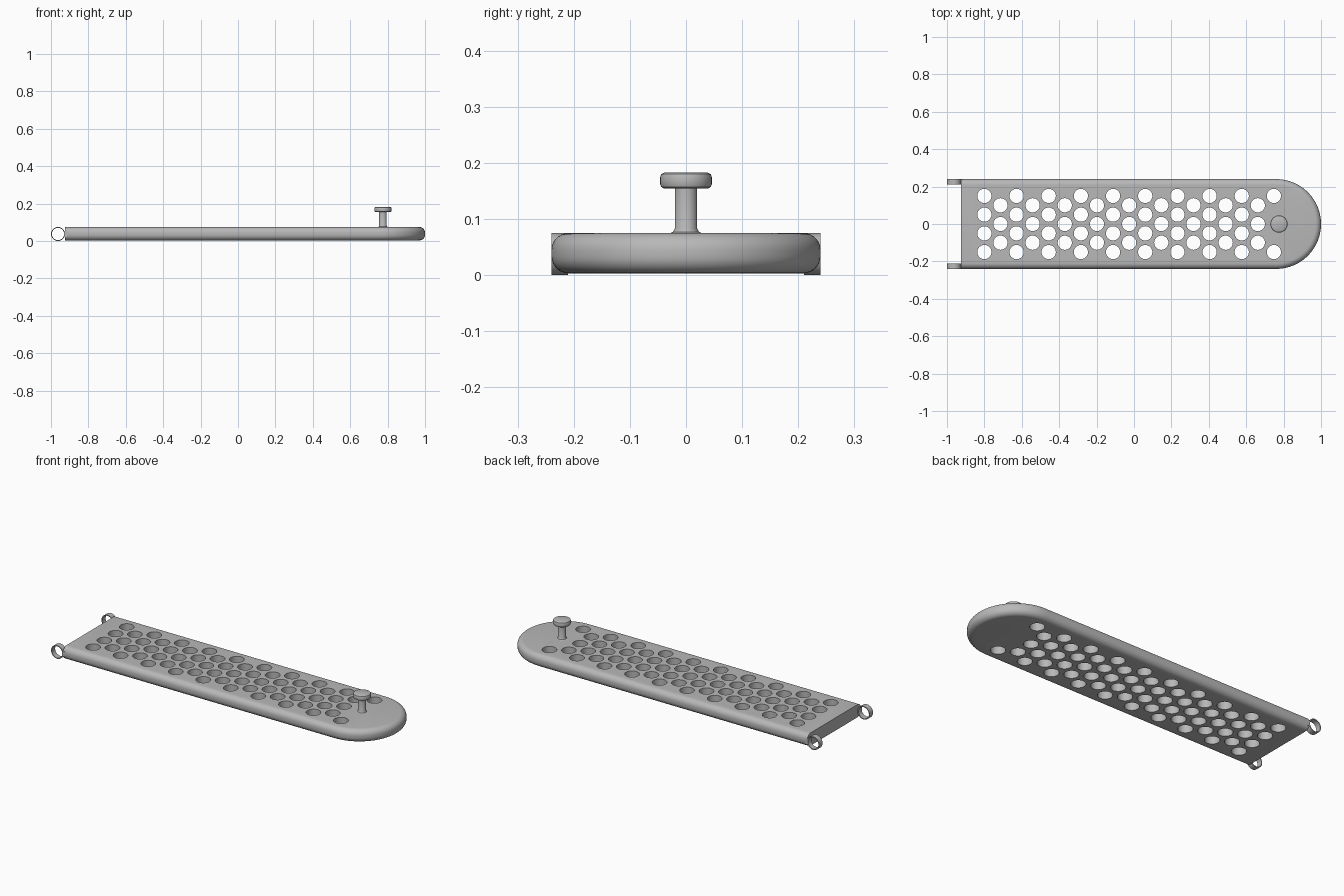
import bpy, bmesh, math
from mathutils import Matrix, Vector

cube = bpy.data.objects.get("Cube")
if cube:
    bpy.data.objects.remove(cube, do_unlink=True)

grey = bpy.data.materials.new("grey")
grey.use_nodes = True
COLOUR = (0.48, 0.48, 0.48, 1)
grey.diffuse_color = COLOUR
grey.node_tree.nodes["Principled BSDF"].inputs["Base Color"].default_value = COLOUR


def add_object(name, bm):
    bmesh.ops.recalc_face_normals(bm, faces=bm.faces)
    mesh = bpy.data.meshes.new(name)
    bm.to_mesh(mesh)
    bm.free()
    mesh.materials.append(grey)
    obj = bpy.data.objects.new(name, mesh)
    bpy.context.collection.objects.link(obj)
    return obj


def smooth(obj):
    bpy.ops.object.select_all(action="DESELECT")
    obj.select_set(True)
    bpy.context.view_layer.objects.active = obj
    bpy.ops.object.shade_smooth_by_angle(angle=math.radians(35))


def lathe(name, profile, matrix, closed=False, steps=48):
    """Spin an (r, z) profile around z, then place it."""
    bm = bmesh.new()
    verts = [bm.verts.new((r, 0, z)) for r, z in profile]
    edges = [bm.edges.new(pair) for pair in zip(verts, verts[1:])]
    if closed:
        edges.append(bm.edges.new((verts[-1], verts[0])))
    bmesh.ops.spin(bm, geom=verts + edges, cent=(0, 0, 0), axis=(0, 0, 1),
                   angle=math.tau, steps=steps, use_duplicate=False)
    bmesh.ops.remove_doubles(bm, verts=bm.verts, dist=1e-5)
    bm.transform(matrix)
    obj = add_object(name, bm)
    smooth(obj)
    return obj


# Strap plate: straight sides, square hinge end, half-round tip
BACK, TIP, HALF = -0.925, 0.76, 0.24
BOTTOM, TOP = 0.003, 0.075
bm = bmesh.new()
outline = [(BACK, HALF), (BACK, -HALF)]
for i in range(41):
    a = -math.pi / 2 + math.pi * i / 40
    outline.append((TIP + HALF * math.cos(a), HALF * math.sin(a)))
base = bm.faces.new([bm.verts.new((x, y, BOTTOM)) for x, y in outline])
top = bmesh.ops.extrude_face_region(bm, geom=[base])["geom"]
bmesh.ops.translate(bm, vec=(0, 0, TOP - BOTTOM),
                    verts=[g for g in top if isinstance(g, bmesh.types.BMVert)])
rim = [e for e in bm.edges
       if abs(e.verts[0].co.z - e.verts[1].co.z) < 1e-5
       and max(v.co.x for v in e.verts) > BACK + 0.01]
bmesh.ops.bevel(bm, geom=rim, offset=0.031, offset_type="OFFSET",
                segments=7, profile=0.5, affect="EDGES")
strap = add_object("strap", bm)

# Staggered perforations: columns of four alternate with columns of three
bm = bmesh.new()
for col in range(19):
    x = -0.8 + 0.086 * col
    rows = (-0.15, -0.05, 0.05, 0.15) if col % 2 == 0 else (-0.1, 0, 0.1)
    if col == 18:
        rows = (-0.15, 0.15)
    for y in rows:
        bmesh.ops.create_cone(bm, cap_ends=True, segments=32, radius1=0.038,
                              radius2=0.038, depth=0.3,
                              matrix=Matrix.Translation((x, y, 0.04)))
cutter = add_object("hole_cutter", bm)
cutter.hide_render = True
cut = strap.modifiers.new("holes", "BOOLEAN")
cut.operation, cut.solver, cut.object = "DIFFERENCE", "EXACT", cutter
bpy.context.view_layer.objects.active = strap
bpy.ops.object.modifier_apply(modifier=cut.name)
bpy.data.objects.remove(cutter, do_unlink=True)
smooth(strap)

# Stud: flared foot, slim shaft and rounded button head
stud = [(0, 0.07), (0.028, 0.07), (0.028, TOP), (0.023, 0.077), (0.02, 0.083),
        (0.02, 0.154), (0.039, 0.154), (0.044, 0.157), (0.046, 0.162),
        (0.046, 0.174), (0.044, 0.18), (0.038, 0.183), (0, 0.183)]
lathe("stud", stud, Matrix.Translation((0.775, 0, 0)))

# Hinge loops with a small link joining each to the strap
RING_X, RING_Z = -0.9625, 0.0375
for side, s in (("left", 1), ("right", -1)):
    place = (Matrix.Translation((RING_X, s * 0.225, RING_Z))
             @ Matrix.Rotation(math.pi / 2, 4, "X"))
    ring = [(0.0325, -0.015), (0.0375, -0.015), (0.0375, 0.015), (0.0325, 0.015)]
    lathe(f"hinge_loop_{side}", ring, place, closed=True)
    bm = bmesh.new()
    bmesh.ops.create_cube(bm, size=1)
    bm.transform(Matrix.Translation((-0.922, s * 0.225, RING_Z))
                 @ Matrix.Diagonal(Vector((0.014, 0.03, 0.03, 1))))
    add_object(f"hinge_link_{side}", bm)
